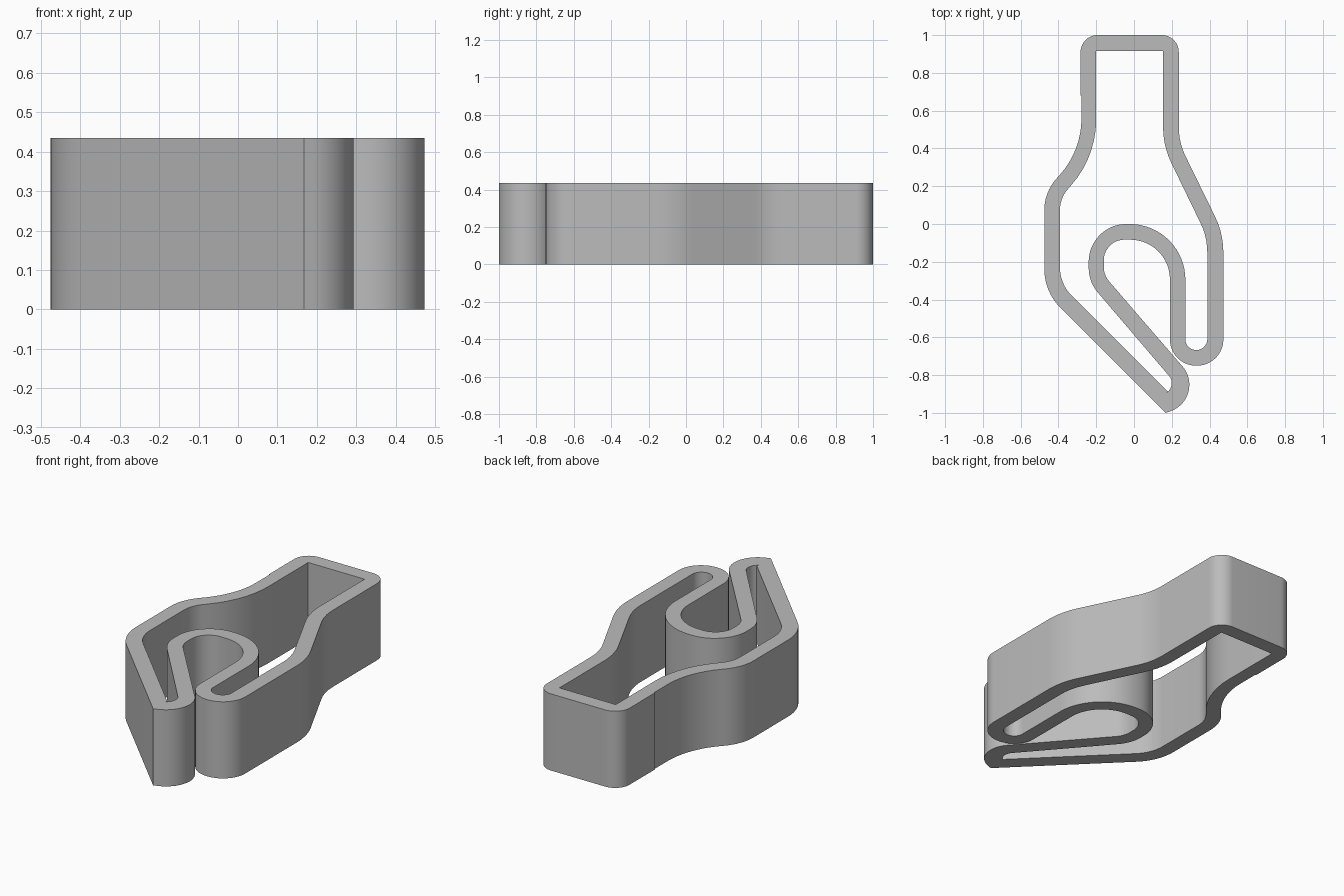
import bpy, bmesh, math
from mathutils import Vector

cube = bpy.data.objects.get("Cube")
if cube:
    bpy.data.objects.remove(cube, do_unlink=True)

HEIGHT = 0.435


def rounded(corners):
    """Closed outline from (x, y, radius) corners, each corner filleted."""
    out = []
    for i, (x, y, r) in enumerate(corners):
        p = Vector((x, y))
        a = (Vector(corners[i - 1][:2]) - p).normalized()
        b = (Vector(corners[(i + 1) % len(corners)][:2]) - p).normalized()
        if r == 0:
            out.append(p)
            continue
        half = a.angle(b) / 2
        centre = p + (a + b).normalized() * r / math.sin(half)
        start = p + a * r / math.tan(half) - centre
        end = p + b * r / math.tan(half) - centre
        sweep = start.angle_signed(end)
        steps = max(4, math.ceil(abs(sweep) / math.radians(6)))
        for k in range(steps + 1):
            t = k / steps
            d = start * math.sin((1 - t) * abs(sweep)) + end * math.sin(t * abs(sweep))
            out.append(centre + d / math.sin(abs(sweep)))
    return out


# Outer face of the band: tip, inner pocket, U-turn, right side, neck, left side
outer = rounded([
    (0.167, -1.0, 0), (0.40, -0.92, 0.148),
    (-0.16, -0.271, 0.12), (-0.16, -0.083, 0.11), (0.19, -0.083, 0.21),
    (0.19, -0.75, 0.139), (0.473, -0.75, 0.139),
    (0.473, -0.05, 0.43), (0.237, 0.432, 0.35),
    (0.237, 1.0, 0.09), (-0.283, 1.0, 0.09),
    (-0.283, 0.68, 0), (-0.278, 0.68, 0),
    (-0.278, 0.385, 0.45), (-0.475, 0.17, 0.25), (-0.475, -0.358, 0.29),
])

# Cavity face of the band, one wall thickness inside
cavity = rounded([
    (0.18, -0.889, 0), (0.233, -0.86, 0.06),
    (-0.24, -0.306, 0.2), (-0.24, 0.0, 0.2), (0.272, 0.0, 0.295),
    (0.272, -0.667, 0.057), (0.388, -0.667, 0.057),
    (0.388, -0.069, 0.35), (0.154, 0.413, 0.43),
    (0.154, 0.915, 0), (-0.2, 0.915, 0),
    (-0.2, 0.353, 0.53), (-0.392, 0.138, 0.17), (-0.392, -0.317, 0.21),
])

# Filled flat profile, extruded to the band height
curve = bpy.data.curves.new("clip_band", 'CURVE')
curve.dimensions = '2D'
curve.fill_mode = 'BOTH'
curve.extrude = HEIGHT / 2
for loop in (outer, cavity):
    spline = curve.splines.new('POLY')
    spline.points.add(len(loop) - 1)
    for point, co in zip(spline.points, loop):
        point.co = (co.x, co.y, 0, 1)
    spline.use_cyclic_u = True

band = bpy.data.objects.new("clip_band", curve)
bpy.context.collection.objects.link(band)
bpy.ops.object.select_all(action='DESELECT')
band.select_set(True)
bpy.context.view_layer.objects.active = band
bpy.ops.object.convert(target='MESH')
band = bpy.context.object

# Weld the caps to the walls and stand the band on the ground
bm = bmesh.new()
bm.from_mesh(band.data)
bmesh.ops.remove_doubles(bm, verts=bm.verts, dist=0.0005)
bmesh.ops.translate(bm, verts=bm.verts, vec=(0, 0, HEIGHT / 2))
bmesh.ops.recalc_face_normals(bm, faces=bm.faces)
bm.to_mesh(band.data)
bm.free()
bpy.ops.object.shade_smooth_by_angle(angle=math.radians(30))

# Plain grey
grey = bpy.data.materials.new("plain_grey")
grey.use_nodes = True
colour = (0.5, 0.5, 0.5, 1)
grey.diffuse_color = colour
grey.node_tree.nodes["Principled BSDF"].inputs["Base Color"].default_value = colour
band.data.materials.clear()
band.data.materials.append(grey)
